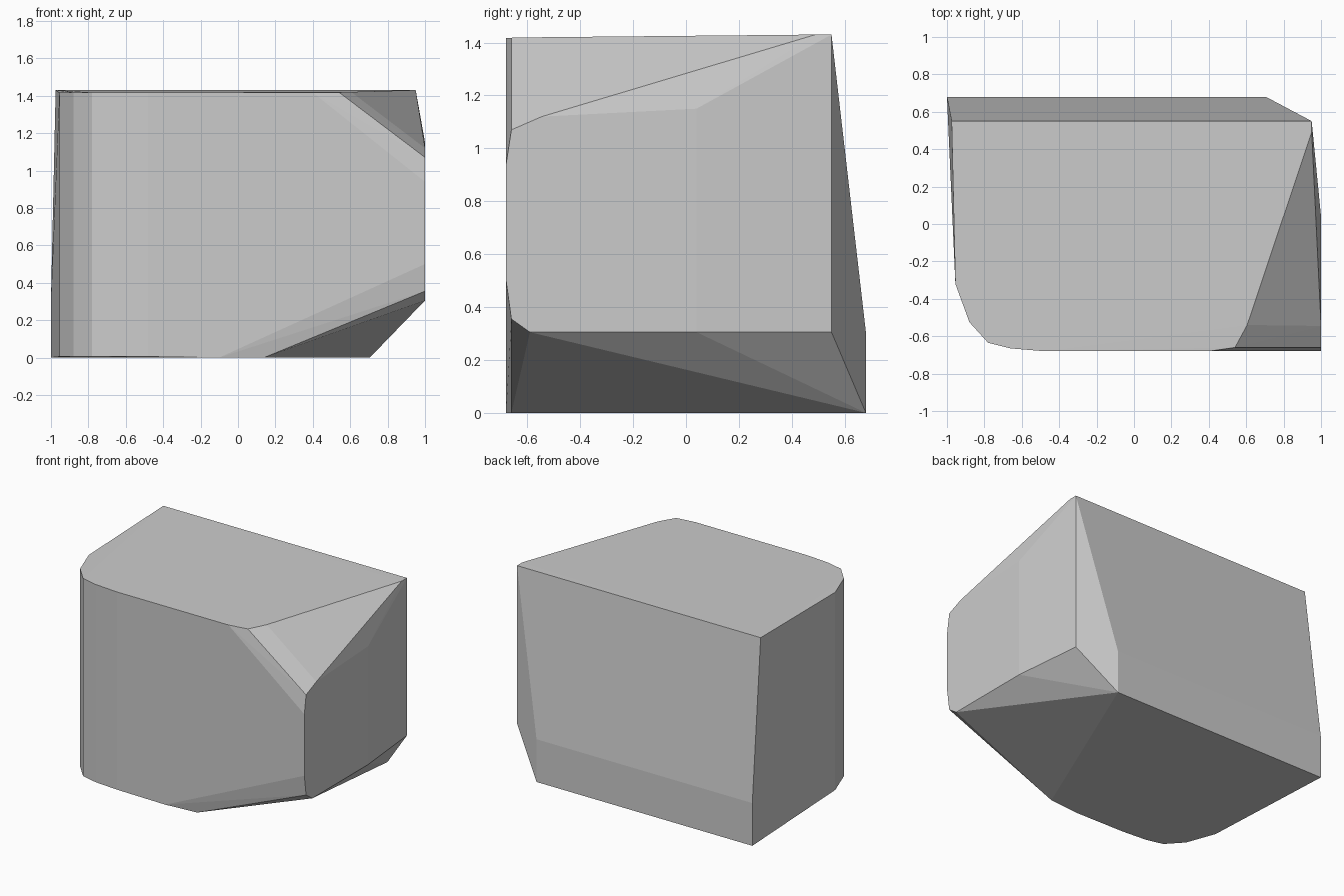
import bpy, bmesh

if "Cube" in bpy.data.objects:
    bpy.data.objects.remove(bpy.data.objects["Cube"])

def hull_object(name, points):
    """Faceted convex block wrapped around its corner points."""
    bm = bmesh.new()
    for p in points:
        bm.verts.new(p)
    bmesh.ops.convex_hull(bm, input=bm.verts[:])
    bmesh.ops.delete(bm, geom=[v for v in bm.verts if not v.link_faces], context='VERTS')
    bmesh.ops.dissolve_limit(bm, angle_limit=0.004, verts=bm.verts[:], edges=bm.edges[:])
    bmesh.ops.recalc_face_normals(bm, faces=bm.faces[:])
    mesh = bpy.data.meshes.new(name)
    bm.to_mesh(mesh)
    bm.free()
    obj = bpy.data.objects.new(name, mesh)
    bpy.context.collection.objects.link(obj)
    return obj

# rounded front left corner, same outline at base and top
corner = [(-0.955, -0.32), (-0.88, -0.525), (-0.78, -0.635), (-0.66, -0.665), (-0.48, -0.68)]
points = [(x, y, z) for x, y in corner for z in (0.005, 1.417)]

# back wall: upright lower band, then leaning in to the top edge
points += [(x, 0.68, z) for x in (-1, 0.705) for z in (0, 0.305)]
points += [(-0.975, 0.55, 1.43), (0.95, 0.55, 1.43), (0.95, 0.55, 0.305)]

# flat right wall
points += [(1, 0.04, 1.15), (1, 0.04, 0.305), (1, -0.545, 1.12), (1, -0.59, 0.305),
           (1, -0.66, 1.07), (1, -0.66, 0.355), (1, -0.68, 0.94), (1, -0.68, 0.50)]

# sloped cut at the upper right
points += [(0.40, -0.68, 1.417), (0.54, -0.66, 1.418), (0.605, -0.54, 1.42), (0.95, 0.49, 1.43)]

# sloped cut at the lower right
points += [(-0.10, -0.68, 0), (0.14, -0.66, 0)]

hull_object("faceted_block", points)
